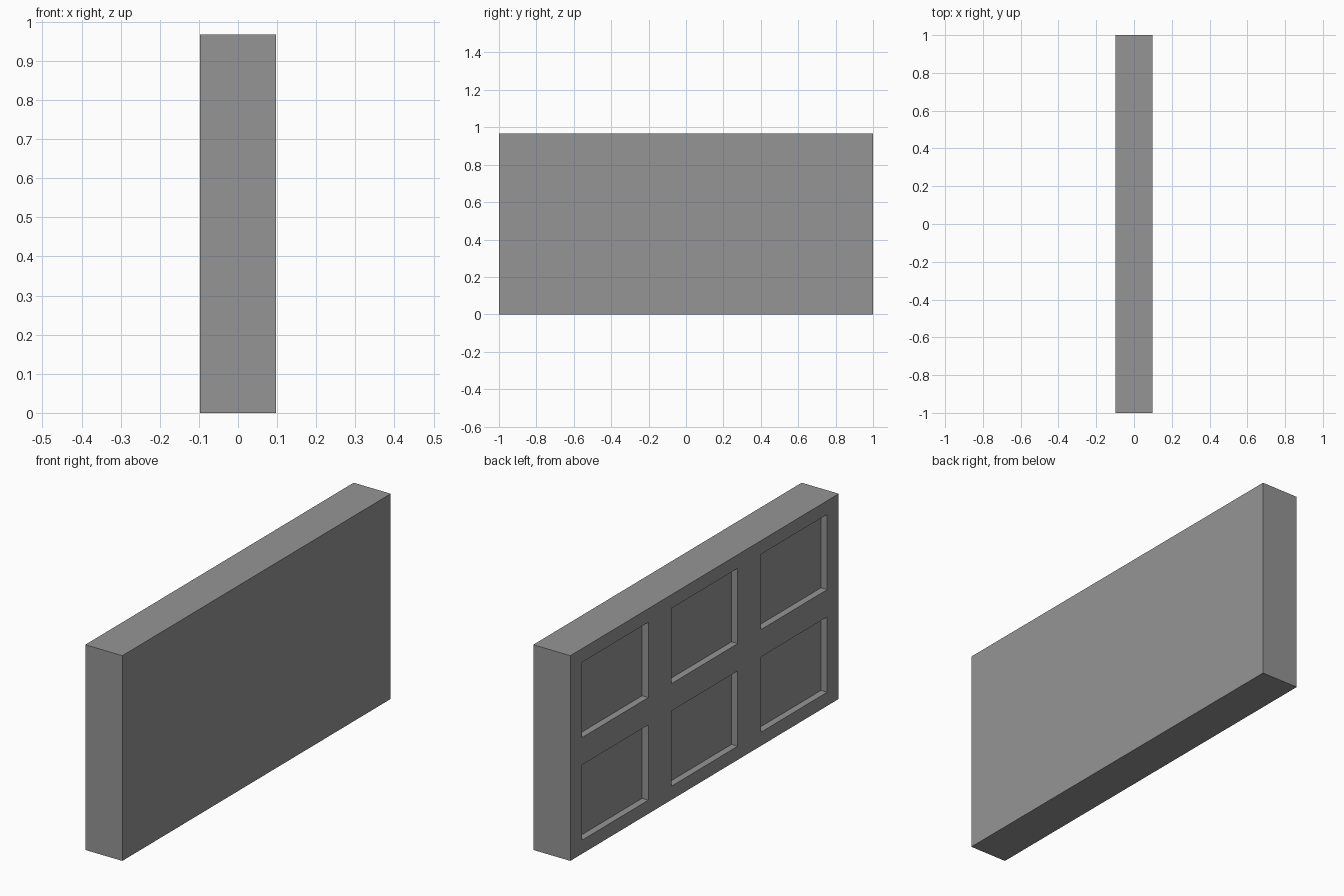
import bpy
import bmesh

cube = bpy.data.objects.get("Cube")
if cube:
    bpy.data.objects.remove(cube, do_unlink=True)

# Panel proportions: 31 long, 15 high, 3 thick
UNIT = 2 / 31
LENGTH, HEIGHT, THICK = 31 * UNIT, 15 * UNIT, 3 * UNIT
COLUMNS, ROWS = 3, 2
SIDE_MARGIN, END_MARGIN, DEPTH = 1.333 * UNIT, UNIT, 0.5 * UNIT

# One plain grey for the whole panel
grey = bpy.data.materials.new("plain_grey")
grey.use_nodes = True
colour = (0.3, 0.3, 0.3, 1)
grey.diffuse_color = colour
grey.node_tree.nodes["Principled BSDF"].inputs["Base Color"].default_value = colour


def cuts(length, count, margin, start):
    """Positions of the recess edges along one direction."""
    cell = length / count
    return [start + i * cell + side
            for i in range(count) for side in (margin, cell - margin)]


# Solid slab
bm = bmesh.new()
bmesh.ops.create_cube(bm, size=1)
bmesh.ops.scale(bm, vec=(THICK, LENGTH, HEIGHT), verts=bm.verts)
bmesh.ops.translate(bm, vec=(0, 0, HEIGHT / 2), verts=bm.verts)

# Slice the -x side into a grid
y_cuts = cuts(LENGTH, COLUMNS, SIDE_MARGIN, -LENGTH / 2)
z_cuts = cuts(HEIGHT, ROWS, END_MARGIN, 0)
for axis, positions in (((0, 1, 0), y_cuts), ((0, 0, 1), z_cuts)):
    for p in positions:
        bmesh.ops.bisect_plane(bm, geom=bm.verts[:] + bm.edges[:] + bm.faces[:],
                               plane_co=[a * p for a in axis], plane_no=axis)


def inside(value, positions):
    return any(a < value < b for a, b in zip(positions[::2], positions[1::2]))


# Sink the six pockets
bm.normal_update()
pockets = []
for face in bm.faces:
    c = face.calc_center_median()
    if face.normal.x < -0.9 and inside(c.y, y_cuts) and inside(c.z, z_cuts):
        pockets.append(face)
for face in pockets:
    floor = bmesh.ops.extrude_discrete_faces(bm, faces=[face])["faces"][0]
    bmesh.ops.translate(bm, vec=(DEPTH, 0, 0), verts=floor.verts)

# Merge the leftover flat slices
bmesh.ops.dissolve_limit(bm, angle_limit=0.01, verts=bm.verts, edges=bm.edges)
bmesh.ops.recalc_face_normals(bm, faces=bm.faces)

mesh = bpy.data.meshes.new("recessed_panel")
bm.to_mesh(mesh)
bm.free()
mesh.materials.append(grey)
panel = bpy.data.objects.new("recessed_panel", mesh)
bpy.context.collection.objects.link(panel)
